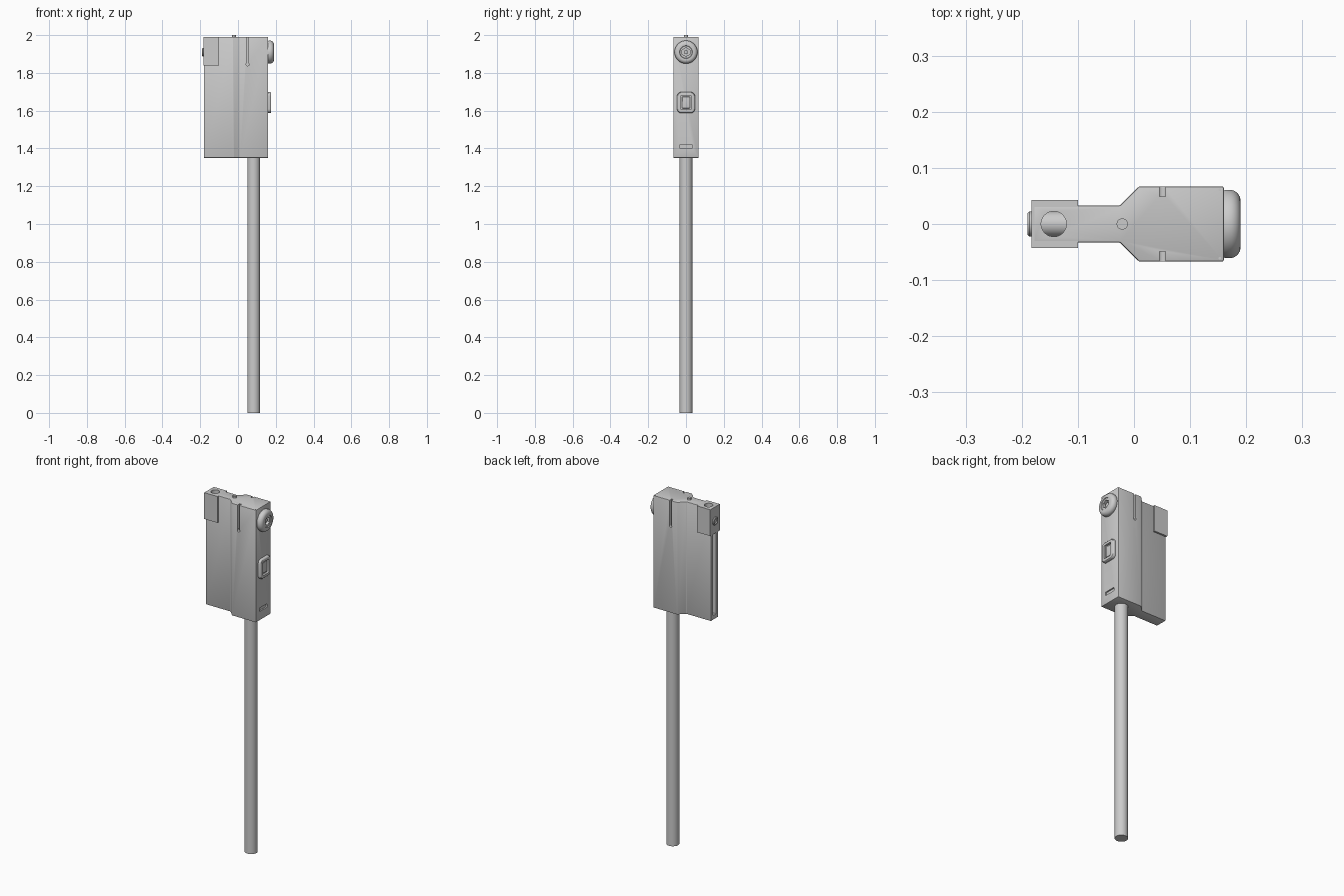
import bpy, bmesh, math
from mathutils import Matrix, Vector

if "Cube" in bpy.data.objects:
    bpy.data.objects.remove(bpy.data.objects["Cube"])


def finish(name, bm):
    bmesh.ops.recalc_face_normals(bm, faces=bm.faces)
    me = bpy.data.meshes.new(name)
    bm.to_mesh(me)
    bm.free()
    ob = bpy.data.objects.new(name, me)
    bpy.context.collection.objects.link(ob)
    return ob


def prism(name, pts, z0, z1, bevel=0.0, seg=2):
    """Extrude an XY outline from z0 to z1."""
    bm = bmesh.new()
    f = bm.faces.new([bm.verts.new((x, y, z0)) for x, y in pts])
    r = bmesh.ops.extrude_face_region(bm, geom=[f])
    bmesh.ops.translate(bm, vec=(0, 0, z1 - z0),
                        verts=[v for v in r['geom'] if isinstance(v, bmesh.types.BMVert)])
    bmesh.ops.recalc_face_normals(bm, faces=bm.faces)
    if bevel:
        bmesh.ops.bevel(bm, geom=bm.edges[:], offset=bevel, segments=seg,
                        profile=0.5, affect='EDGES', clamp_overlap=True)
    return finish(name, bm)


def box(name, x, y, z, bevel=0.0):
    return prism(name, [(x[0], y[0]), (x[1], y[0]), (x[1], y[1]), (x[0], y[1])],
                 z[0], z[1], bevel)


def lathe(name, prof, origin, axis='Z', sides=48):
    """Revolve (radius, height) points about an axis through origin."""
    bm = bmesh.new()
    vs = [bm.verts.new((r, 0, h)) for r, h in prof]
    es = [bm.edges.new(p) for p in zip(vs, vs[1:])]
    bmesh.ops.spin(bm, geom=vs + es, cent=(0, 0, 0), axis=(0, 0, 1),
                   angle=math.tau, steps=sides, use_merge=True)
    bmesh.ops.remove_doubles(bm, verts=bm.verts[:], dist=1e-5)
    m = Matrix.Rotation(math.pi / 2, 4, 'Y') if axis == 'X' else Matrix()
    bmesh.ops.transform(bm, matrix=Matrix.Translation(Vector(origin)) @ m, verts=bm.verts)
    return finish(name, bm)


def cyl(name, r, h0, h1, origin, axis='Z', sides=48):
    return lathe(name, [(0, h0), (r, h0), (r, h1), (0, h1)], origin, axis, sides)


def rounded_rect(w, h, r, n=6):
    pts = []
    for k, (sx, sy) in enumerate([(1, 1), (-1, 1), (-1, -1), (1, -1)]):
        for i in range(n + 1):
            a = (k + i / n) * math.pi / 2
            pts.append((sx * (w / 2 - r) + r * math.cos(a), sy * (h / 2 - r) + r * math.sin(a)))
    return pts


def plate_x(name, w, h, r, x0, x1, z, taper=0.0):
    """Rounded plate facing +x, centred at height z; taper softens the outer rim."""
    bm = bmesh.new()
    rings = [(x0, 0.0)]
    if taper:
        rings += [(x1 - taper * (1 - math.sin(a)), taper * (1 - math.cos(a)))
                  for a in (0, math.pi / 6, math.pi / 3, math.pi / 2)]
    else:
        rings += [(x1, 0.0)]
    loops = [[bm.verts.new((x, y, z + q)) for y, q in
              rounded_rect(w - 2 * s, h - 2 * s, r - s)] for x, s in rings]
    n = len(loops[0])
    for a, b in zip(loops, loops[1:]):
        for i in range(n):
            bm.faces.new((a[i], a[(i + 1) % n], b[(i + 1) % n], b[i]))
    bm.faces.new(loops[0])
    bm.faces.new(loops[-1])
    return finish(name, bm)


def cut(ob, *cutters):
    for c in cutters:
        c.hide_render = True
        m = ob.modifiers.new('cut', 'BOOLEAN')
        m.operation, m.solver, m.object = 'DIFFERENCE', 'EXACT', c
        bpy.context.view_layer.objects.active = ob
        bpy.ops.object.modifier_apply(modifier=m.name)
        bpy.data.objects.remove(c)


# Housing: wide grip section tapering into a thin wing
half = [(-0.18, 0.033), (-0.025, 0.033), (0.009, 0.067), (0.16, 0.067)]
outline = [(x, -y) for x, y in half] + [(x, y) for x, y in reversed(half)]
housing = prism('housing', outline, 1.35, 1.99, bevel=0.003)

# Side slots with a round lower end, groove in the wing edge, label slot
for s in (-1, 1):
    ys = sorted((s * 0.049, s * 0.08))
    cut(housing, box('slot_cutter', (0.045, 0.056), ys, (1.845, 2.02)))
    end = cyl('slot_end_cutter', 0.008, -0.0155, 0.0155, (0, 0, 0), sides=24)
    end.data.transform(Matrix.Translation((0.0505, s * 0.0645, 1.845))
                       @ Matrix.Rotation(math.pi / 2, 4, 'X'))
    cut(housing, end)
cut(housing,
    box('groove_cutter', (-0.2, -0.162), (-0.014, 0.014), (1.375, 1.86)),
    plate_x('label_cutter', 0.07, 0.02, 0.006, 0.152, 0.18, 1.41))

# Clamp block at the top of the wing, with a vertical bore and side bore
block = box('clamp_block', (-0.183, -0.1), (-0.043, 0.043), (1.84, 1.99))
cut(housing, cyl('bore_cutter', 0.0225, 1.87, 2.05, (-0.143, 0, 0)))
cut(block, cyl('bore_cutter', 0.0225, 1.87, 2.05, (-0.143, 0, 0)))

# Clamp screw seen through the bore, with a hexagonal socket
screw = lathe('clamp_screw', [(0, -0.19), (0.019, -0.19), (0.0225, -0.186),
                              (0.0225, -0.11), (0, -0.11)], (0, 0, 1.91), 'X')
cut(screw, cyl('socket_cutter', 0.015, -0.2, -0.174, (0, 0, 1.91), 'X', 6))

# Round knob with soft rim, raised centre ring and socket
rim = [(0.041 + 0.02 * math.cos(a), 0.17 + 0.02 * math.sin(a))
       for a in [i * math.pi / 16 for i in range(9)]]
knob = lathe('knob', [(0, 0.155), (0.057, 0.155), (0.061, 0.163)] + rim +
             [(0.034, 0.19), (0.032, 0.186), (0, 0.186)], (0, 0, 1.91), 'X', 64)
cut(knob, cyl('socket_cutter', 0.023, 0.17, 0.2, (0, 0, 1.91), 'X', 6))
button = cyl('knob_centre', 0.011, 0.165, 0.178, (0, 0, 1.91), 'X', 32)

# Rectangular switch: frame and recessed rocker
frame = plate_x('switch_frame', 0.094, 0.112, 0.022, 0.155, 0.176, 1.643, 0.007)
cut(frame, plate_x('frame_cutter', 0.054, 0.076, 0.005, 0.164, 0.2, 1.643))
rocker = plate_x('switch_rocker', 0.042, 0.062, 0.005, 0.16, 0.169, 1.643, 0.003)

# Top pin, corner screws and pole
pin = cyl('top_pin', 0.01, 1.98, 2.0, (-0.021, 0, 0), sides=32)
for s in (-1, 1):
    cyl('corner_screw', 0.0025, 1.98, 1.991, (0.153, s * 0.061, 0), sides=12)
pole = cyl('pole', 0.034, 0, 1.352, (0.083, 0, 0), sides=64)

# Smooth shading with sharp edges kept
for ob in bpy.data.objects:
    ob.select_set(True)
bpy.context.view_layer.objects.active = housing
bpy.ops.object.shade_smooth_by_angle(angle=math.radians(30))
